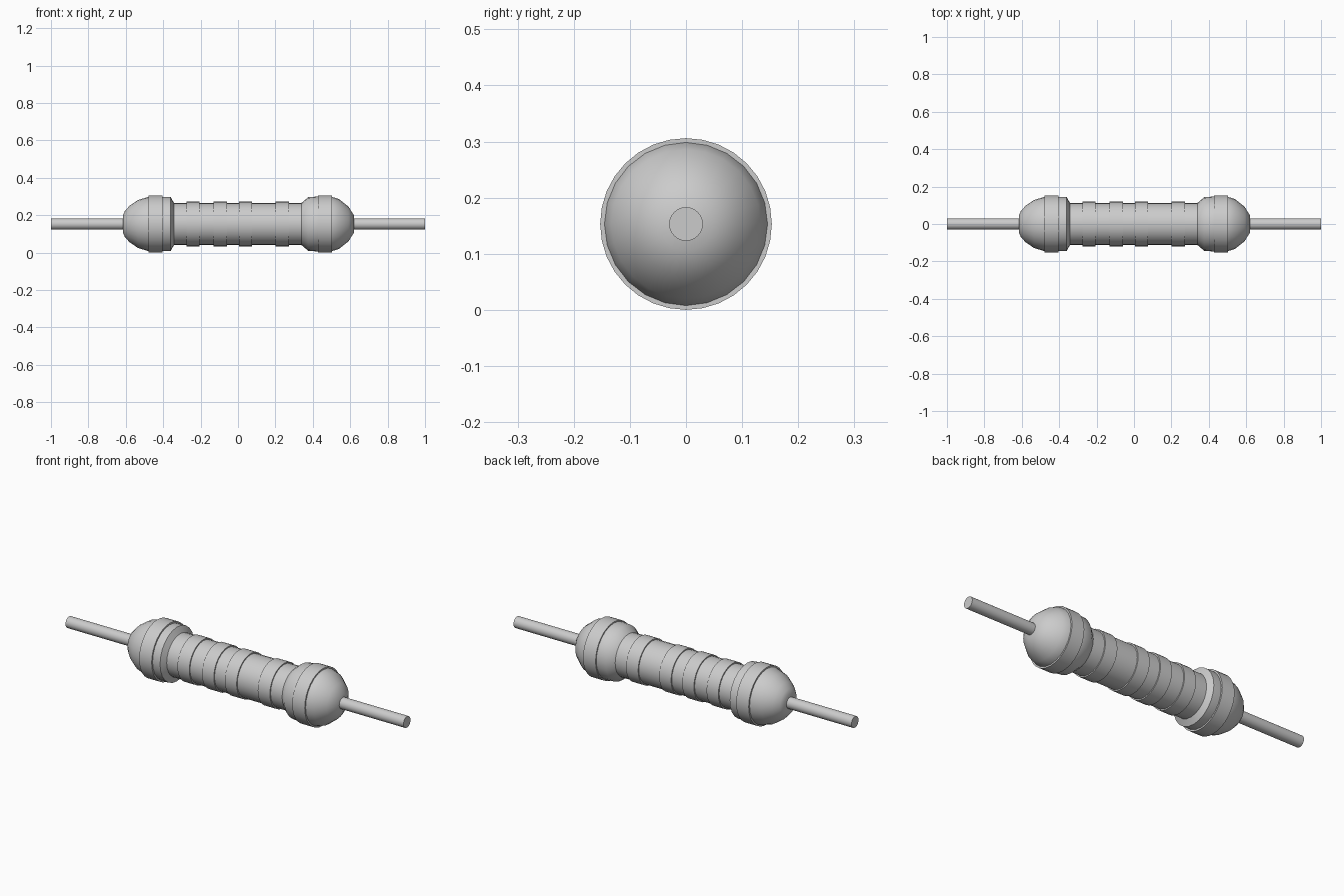
import bpy, bmesh, math

if "Cube" in bpy.data.objects:
    bpy.data.objects.remove(bpy.data.objects["Cube"])

AXIS_Z = 0.153


def lathe(name, profile, sides, closed=False):
    """Revolve (x, radius) points around the long axis; cap the ends or close into a ring."""
    bm = bmesh.new()
    rings = []
    for x, r in profile:
        rings.append([bm.verts.new((x, r * math.sin(2 * math.pi * i / sides),
                                    AXIS_Z + r * math.cos(2 * math.pi * i / sides)))
                      for i in range(sides)])
    pairs = list(zip(rings, rings[1:]))
    if closed:
        pairs.append((rings[-1], rings[0]))
    for a, b in pairs:
        for i in range(sides):
            j = (i + 1) % sides
            bm.faces.new((a[i], a[j], b[j], b[i]))
    if not closed:
        bm.faces.new(rings[0])
        bm.faces.new(rings[-1])
    bmesh.ops.recalc_face_normals(bm, faces=bm.faces)
    mesh = bpy.data.meshes.new(name)
    bm.to_mesh(mesh)
    bm.free()
    obj = bpy.data.objects.new(name, mesh)
    bpy.context.collection.objects.link(obj)
    bpy.ops.object.select_all(action='DESELECT')
    obj.select_set(True)
    bpy.context.view_layer.objects.active = obj
    bpy.ops.object.shade_smooth_by_angle(angle=math.radians(40))
    return obj


# ceramic body with a bulbous cap at each end
lathe("resistor_body", [
    (-0.615, 0.047), (-0.605, 0.07), (-0.58, 0.097), (-0.535, 0.128), (-0.48, 0.145),
    (-0.36, 0.145), (-0.343, 0.113),
    (0.34, 0.113), (0.375, 0.143), (0.425, 0.147), (0.50, 0.146),
    (0.54, 0.133), (0.59, 0.093), (0.62, 0.047)], 24)

# colour-code bands, slightly proud of the surface
bands = [("end_band_left", -0.478, -0.404, 0.153),
         ("band_1", -0.275, -0.205, 0.119),
         ("band_2", -0.13, -0.06, 0.119),
         ("band_3", 0.005, 0.075, 0.119),
         ("band_4", 0.20, 0.272, 0.119),
         ("end_band_right", 0.428, 0.502, 0.153)]
for name, x0, x1, r in bands:
    q = r - 0.014
    lathe(name, [(x0, q), (x0, r), (x1, r), (x1, q)], 32, closed=True)

# wire leads
for side, s in (("left", -1), ("right", 1)):
    lathe("lead_" + side, [(s * 0.58, 0.03), (s * 1.0, 0.03)], 24)
